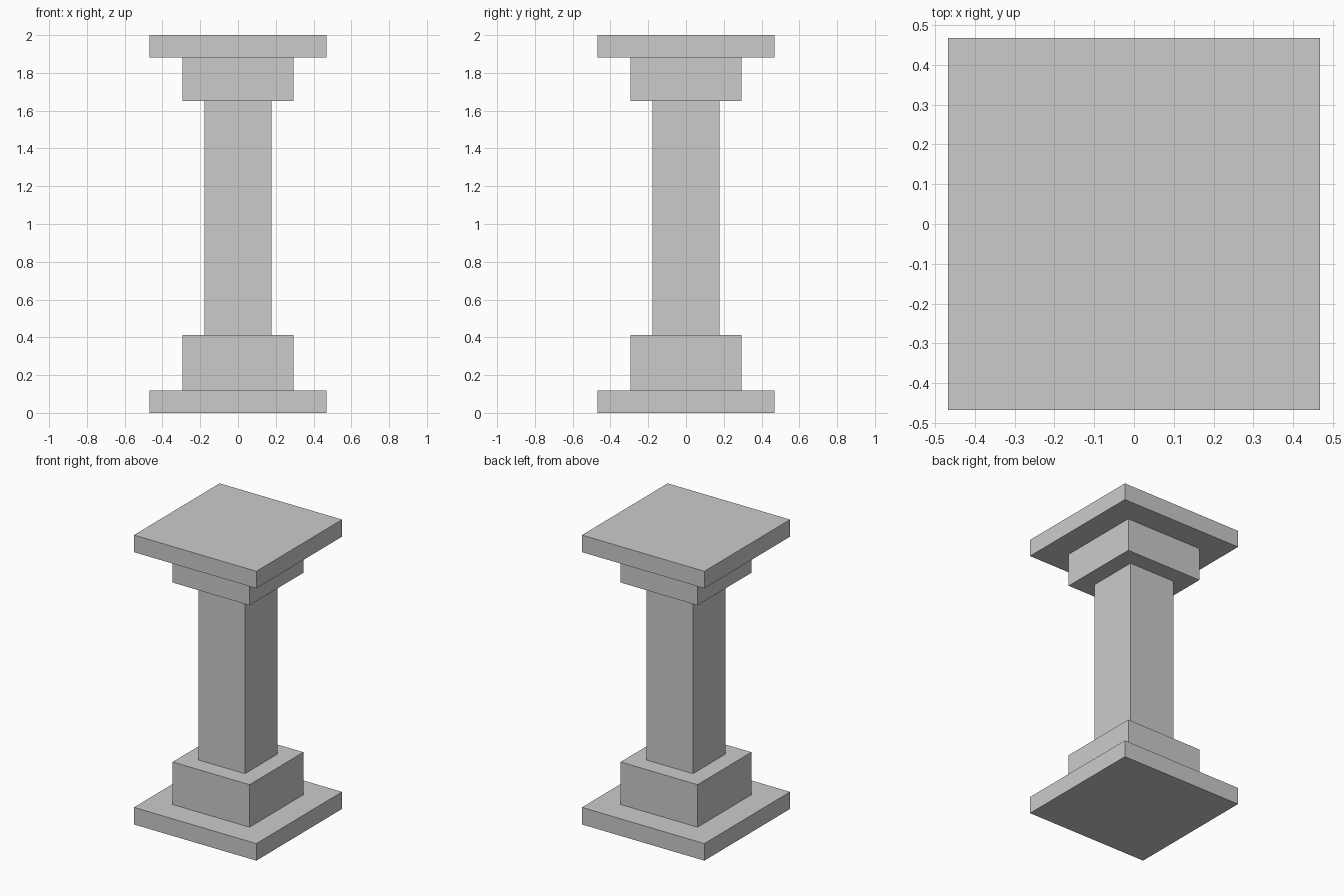
import bpy

if "Cube" in bpy.data.objects:
    bpy.data.objects.remove(bpy.data.objects["Cube"])

SLAB, BLOCK, SHAFT = 0.468, 0.294, 0.177  # half-widths


def square_block(name, half, z0, z1):
    bpy.ops.mesh.primitive_cube_add(size=1, location=(0, 0, (z0 + z1) / 2))
    obj = bpy.context.object
    obj.name = name
    obj.scale = (2 * half, 2 * half, z1 - z0)
    bpy.ops.object.transform_apply(location=False, rotation=False, scale=True)
    return obj


# Pedestal, stacked from the ground up
square_block("base_slab", SLAB, 0.0, 0.118)
square_block("base_block", BLOCK, 0.118, 0.412)
square_block("shaft", SHAFT, 0.412, 1.652)
square_block("capital_block", BLOCK, 1.652, 1.882)
square_block("top_slab", SLAB, 1.882, 2.0)
